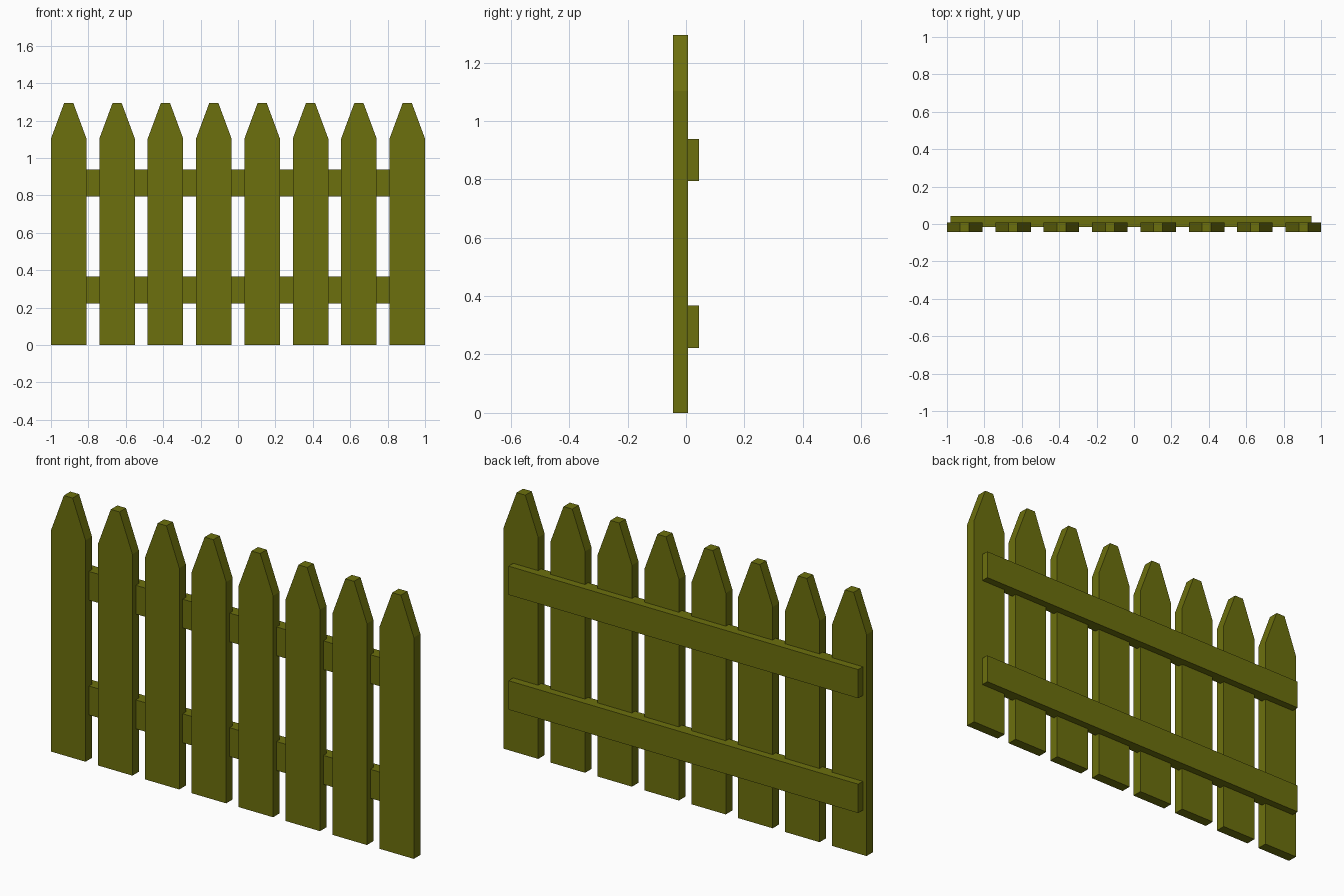
import bpy, bmesh

if "Cube" in bpy.data.objects:
    bpy.data.objects.remove(bpy.data.objects["Cube"])

wood = bpy.data.materials.new("painted_wood")
wood.diffuse_color = (0.15, 0.16, 0.004, 1.0)
wood.use_nodes = True
wood.node_tree.nodes["Principled BSDF"].inputs["Base Color"].default_value = wood.diffuse_color


def extrude_profile(name, points, y0, y1):
    """Extrude an x-z outline from y0 (front) to y1 (back)."""
    bm = bmesh.new()
    face = bm.faces.new([bm.verts.new((x, y0, z)) for x, z in points])
    ext = bmesh.ops.extrude_face_region(bm, geom=[face])
    verts = [g for g in ext["geom"] if isinstance(g, bmesh.types.BMVert)]
    bmesh.ops.translate(bm, verts=verts, vec=(0, y1 - y0, 0))
    bmesh.ops.recalc_face_normals(bm, faces=bm.faces[:])
    mesh = bpy.data.meshes.new(name)
    bm.to_mesh(mesh)
    bm.free()
    mesh.materials.append(wood)
    obj = bpy.data.objects.new(name, mesh)
    bpy.context.collection.objects.link(obj)
    return obj


# Pickets with tapered, flat-cut tips
COUNT, HALF, TIP = 8, 0.095, 0.024
SHOULDER, HEIGHT = 1.103, 1.295
outline = [(-HALF, 0), (HALF, 0), (HALF, SHOULDER),
           (TIP, HEIGHT), (-TIP, HEIGHT), (-HALF, SHOULDER)]
span = 1.0 - HALF
for i in range(COUNT):
    picket = extrude_profile(f"picket_{i + 1}", outline, -0.044, 0.007)
    picket.location.x = -span + 2 * span * i / (COUNT - 1)

# Horizontal rails, let into the backs of the pickets
for name, z0, z1 in (("lower_rail", 0.223, 0.367), ("upper_rail", 0.795, 0.938)):
    extrude_profile(name, [(-0.98, z0), (0.948, z0), (0.948, z1), (-0.98, z1)],
                    -0.017, 0.044)
